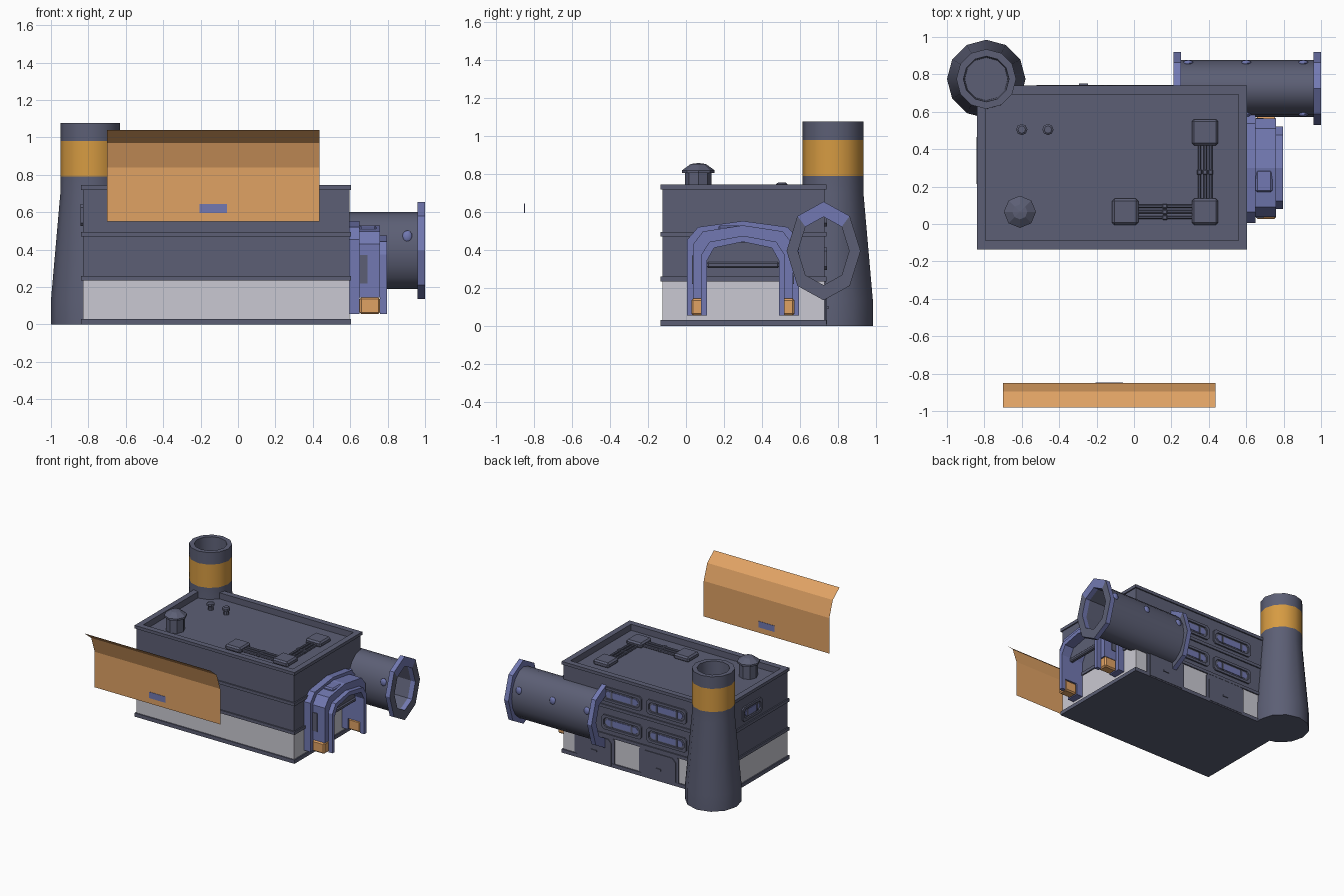
import bpy, bmesh, math
from mathutils import Vector

cube = bpy.data.objects.get("Cube")
if cube:
    bpy.data.objects.remove(cube)


def material(name, rgb):
    lin = [((c / 255 + 0.055) / 1.055) ** 2.4 for c in rgb] + [1]
    m = bpy.data.materials.new(name)
    m.use_nodes = True
    m.diffuse_color = lin
    m.node_tree.nodes["Principled BSDF"].inputs["Base Color"].default_value = lin
    return m


SLATE = material("slate", (92, 95, 117))
PALE = material("pale grey", (202, 201, 210))
BLUE = material("periwinkle blue", (114, 121, 178))
ORANGE = material("orange", (224, 162, 100))
AMBER = material("amber", (214, 155, 66))


def finish(name, bm, mats, rule=None, smooth=False):
    bmesh.ops.recalc_face_normals(bm, faces=bm.faces)
    if rule:
        for f in bm.faces:
            f.material_index = rule(f.calc_center_median(), f.normal)
    mesh = bpy.data.meshes.new(name)
    bm.to_mesh(mesh)
    bm.free()
    for m in mats:
        mesh.materials.append(m)
    ob = bpy.data.objects.new(name, mesh)
    bpy.context.collection.objects.link(ob)
    if smooth:
        bpy.ops.object.select_all(action='DESELECT')
        ob.select_set(True)
        bpy.context.view_layer.objects.active = ob
        bpy.ops.object.shade_smooth_by_angle(angle=math.radians(40))
    return ob


def loft(name, rings, mats, rule=None, smooth=False, loop=False, caps=True):
    """Skin a list of rings with equal point counts."""
    bm = bmesh.new()
    vs = [[bm.verts.new(p) for p in r] for r in rings]
    n = len(vs[0])
    pairs = list(zip(vs, vs[1:])) + ([(vs[-1], vs[0])] if loop else [])
    for a, b in pairs:
        for i in range(n):
            j = (i + 1) % n
            bm.faces.new((a[i], a[j], b[j], b[i]))
    if caps and not loop:
        bm.faces.new(vs[0])
        bm.faces.new(vs[-1])
    return finish(name, bm, mats, rule, smooth)


def box(name, x, y, z, mat, bevel=0):
    bm = bmesh.new()
    bmesh.ops.create_cube(bm, size=1)
    for v in bm.verts:
        v.co = Vector([(r[0] + r[1]) / 2 + c * (r[1] - r[0]) for r, c in zip((x, y, z), v.co)])
    if bevel:
        bmesh.ops.bevel(bm, geom=bm.edges[:], offset=bevel, segments=1, affect='EDGES')
    return finish(name, bm, [mat])


def turned(name, x, y, profile, n, mats, rule=None, smooth=True):
    """Upright turned part from (radius, height) pairs."""
    rings = [[(x + r * math.cos(i * math.tau / n), y + r * math.sin(i * math.tau / n), z)
              for i in range(n)] for r, z in profile]
    return loft(name, rings, mats, rule, smooth)


# Building body: trim bands, pale base storey and sunken roof in one skin
def rect(inset, z):
    a, b, c, d = -0.84 + inset, 0.605 - inset, -0.135 + inset, 0.74 - inset
    return [(a, c, z), (b, c, z), (b, d, z), (a, d, z)]


WALL = 0.01
levels = [(0, 0), (0, 0.03), (WALL, 0.03), (WALL, 0.235), (0, 0.235), (0, 0.26),
          (WALL, 0.26), (WALL, 0.47), (0, 0.47), (0, 0.495), (WALL, 0.495),
          (WALL, 0.72), (0, 0.72), (0, 0.745), (0.047, 0.745), (0.047, 0.695)]
loft("building", [rect(*l) for l in levels], [SLATE, PALE],
     lambda c, n: int(abs(n.z) < 0.5 and 0.04 < c.z < 0.22))

# Chimney stack with amber band
turned("chimney", -0.79, 0.775,
       [(0.21, 0), (0.21, 0.13), (0.16, 0.70), (0.16, 0.79), (0.16, 0.98), (0.16, 1.078),
        (0.122, 1.078), (0.115, 0.90)], 12, [SLATE, AMBER],
       lambda c, n: int(0.8 < c.z < 0.97 and (c.x + 0.79) ** 2 + (c.y - 0.775) ** 2 > 0.02))

# Roof vents
turned("roof_vent", -0.61, 0.065,
       [(0.07, 0.695), (0.07, 0.805), (0.086, 0.805), (0.086, 0.82), (0.04, 0.853), (0.004, 0.858)],
       8, [SLATE], smooth=False)
for x in (-0.6, -0.46):
    turned("roof_stub", x, 0.505,
           [(0.022, 0.695), (0.022, 0.725), (0.03, 0.73), (0.03, 0.748), (0.02, 0.755)],
           8, [SLATE], smooth=False)

# Roof junction boxes joined by triple pipes with a collar
for x, y in ((-0.047, 0.065), (0.38, 0.065), (0.38, 0.49)):
    box("junction_box", (x - 0.07, x + 0.07), (y - 0.07, y + 0.07), (0.69, 0.735), SLATE, 0.012)
for k in (-0.03, 0, 0.03):
    box("roof_pipe", (0.01, 0.32), (0.056 + k, 0.074 + k), (0.695, 0.717), SLATE, 0.005)
    box("roof_pipe", (0.371 + k, 0.389 + k), (0.12, 0.43), (0.695, 0.717), SLATE, 0.005)
    box("pipe_collar", (0.15, 0.18), (0.052 + k, 0.078 + k), (0.695, 0.721), SLATE, 0.005)
    box("pipe_collar", (0.367 + k, 0.393 + k), (0.262, 0.292), (0.695, 0.721), SLATE, 0.005)


# Oval duct with eight-sided flanges
PY, PZ = 0.725, 0.395


def oval(x, ry, rz, n):
    return [(x, PY + ry * math.cos(i * math.tau / n), PZ + rz * math.sin(i * math.tau / n))
            for i in range(n)]


loft("duct", [oval(x, 0.153, 0.205, 16) for x in (0.22, 0.99)], [SLATE], smooth=True, caps=False)
loft("duct_bore", [oval(x, 0.136, 0.181, 8) for x in (0.22, 0.99)], [SLATE], caps=False)
for a, b in ((0.21, 0.25), (0.96, 1.0)):
    loft("duct_flange", [oval(a, 0.195, 0.26, 8), oval(b, 0.195, 0.26, 8),
                         oval(b, 0.135, 0.18, 8), oval(a, 0.135, 0.18, 8)], [BLUE, SLATE],
         lambda c, n: int(n.x > 0.9 and c.z < 0.53), loop=True)
for x in (0.29, 0.6, 0.905):
    for s in (-1, 1):
        bm = bmesh.new()
        bmesh.ops.create_icosphere(bm, subdivisions=2, radius=0.03)
        for v in bm.verts:
            v.co = Vector((x + v.co.x * 0.9, PY + s * 0.137 + v.co.y * 0.5, PZ + 0.075 + v.co.z * 1.1))
        finish("duct_bolt", bm, [BLUE], smooth=True)


# Gate: three stepped arches on the building's left end
GY = 0.30


def arch_line(w, top, foot):
    half = [(-w, foot), (-w, top - 0.10), (-w * 0.8, top - 0.032)]
    return half + [(0, top)] + [(-y, z) for y, z in reversed(half)]


def arch(name, x0, x1, w, top, foot):
    outer = arch_line(w, top, foot)
    inner = arch_line(0.19, 0.443, foot)
    rings = [[(x0, GY + o[0], o[1]), (x1, GY + o[0], o[1]),
              (x1, GY + i[0], i[1]), (x0, GY + i[0], i[1])] for o, i in zip(outer, inner)]
    loft(name, rings, [BLUE])


arch("gate_back_arch", 0.59, 0.65, 0.295, 0.553, 0.055)
arch("gate_middle_arch", 0.65, 0.76, 0.263, 0.53, 0.145)
arch("gate_front_arch", 0.76, 0.797, 0.22, 0.475, 0.055)
for s in (-1, 1):
    y = sorted((GY + s * 0.192, GY + s * 0.272))
    box("gate_foot", (0.65, 0.76), y, (0.055, 0.145), ORANGE, 0.01)
    y = sorted((GY + s * 0.26, GY + s * 0.268))
    box("gate_side_plate", (0.652, 0.692), y, (0.22, 0.37), SLATE)
box("gate_shutter", (0.70, 0.715), (0.11, 0.49), (0.33, 0.44), SLATE)
box("gate_shutter_bar", (0.69, 0.725), (0.11, 0.49), (0.305, 0.337), SLATE, 0.008)
box("gate_top_plate", (0.65, 0.74), (0.17, 0.29), (0.50, 0.53), BLUE, 0.01)


# Windows: raised frame around a recessed pane with a blue slot
def window(name, centre, width, z0, z1, to_world):
    def ring(inset, depth):
        w, c, a, b = width / 2 - inset, 0.018, z0 + inset, z1 - inset
        pts = [(-w + c, a), (w - c, a), (w, a + c), (w, b - c),
               (w - c, b), (-w + c, b), (-w, b - c), (-w, a + c)]
        return [to_world(centre + u, depth, z) for u, z in pts]
    loft(name + "_frame", [ring(0, -0.005), ring(0, 0.012), ring(0.02, 0.012), ring(0.022, 0.003)], [SLATE])
    loft(name + "_pane", [ring(0.034, 0.0), ring(0.034, 0.007)], [BLUE])
    for s in (-0.25, 0.25):
        a, b = (to_world(centre + s * width + d, h, z) for d, h, z in
                ((-0.008, 0, z0 + 0.03), (0.008, 0.010, z1 - 0.03)))
        box(name + "_bar", *[sorted(p) for p in zip(a, b)], SLATE)


def on_back(u, d, z):
    return (u, 0.73 + d, z)


def on_right(u, d, z):
    return (-0.83 - d, u, z)


for x in (0.065, -0.34):
    for z in (0.295, 0.525):
        window("back_window", x, 0.36, z, z + 0.118, on_back)
window("side_window", 0.34, 0.25, 0.525, 0.643, on_right)

# Back doors with chamfered surrounds and a small handle
for x in (0.31, -0.27):
    for name, w, top, d in (("door_surround", 0.18, 0.25, 0.008), ("door_panel", 0.155, 0.222, 0.014)):
        shape = [(-w, 0.01), (w, 0.01), (w, top - 0.03), (w - 0.03, top), (0.03 - w, top), (-w, top - 0.03)]
        loft(name, [[on_back(x + u, h, z) for u, z in shape] for h in (-0.005, d)], [SLATE])
    box("door_handle", (x - 0.025, x + 0.025), (0.74, 0.75), (0.09, 0.105), SLATE)

# Floating curved awning sheet with a blue plate
bm = bmesh.new()
rows = [[bm.verts.new((x, y, z)) for x in (-0.70, 0.435)]
        for y, z in ((-0.85, 0.55), (-0.85, 0.84), (-0.895, 0.97), (-0.982, 1.04))]
for a, b in zip(rows, rows[1:]):
    bm.faces.new((a[0], a[1], b[1], b[0]))
finish("awning", bm, [ORANGE])
box("awning_plate", (-0.205, -0.06), (-0.853, -0.847), (0.595, 0.645), BLUE)
